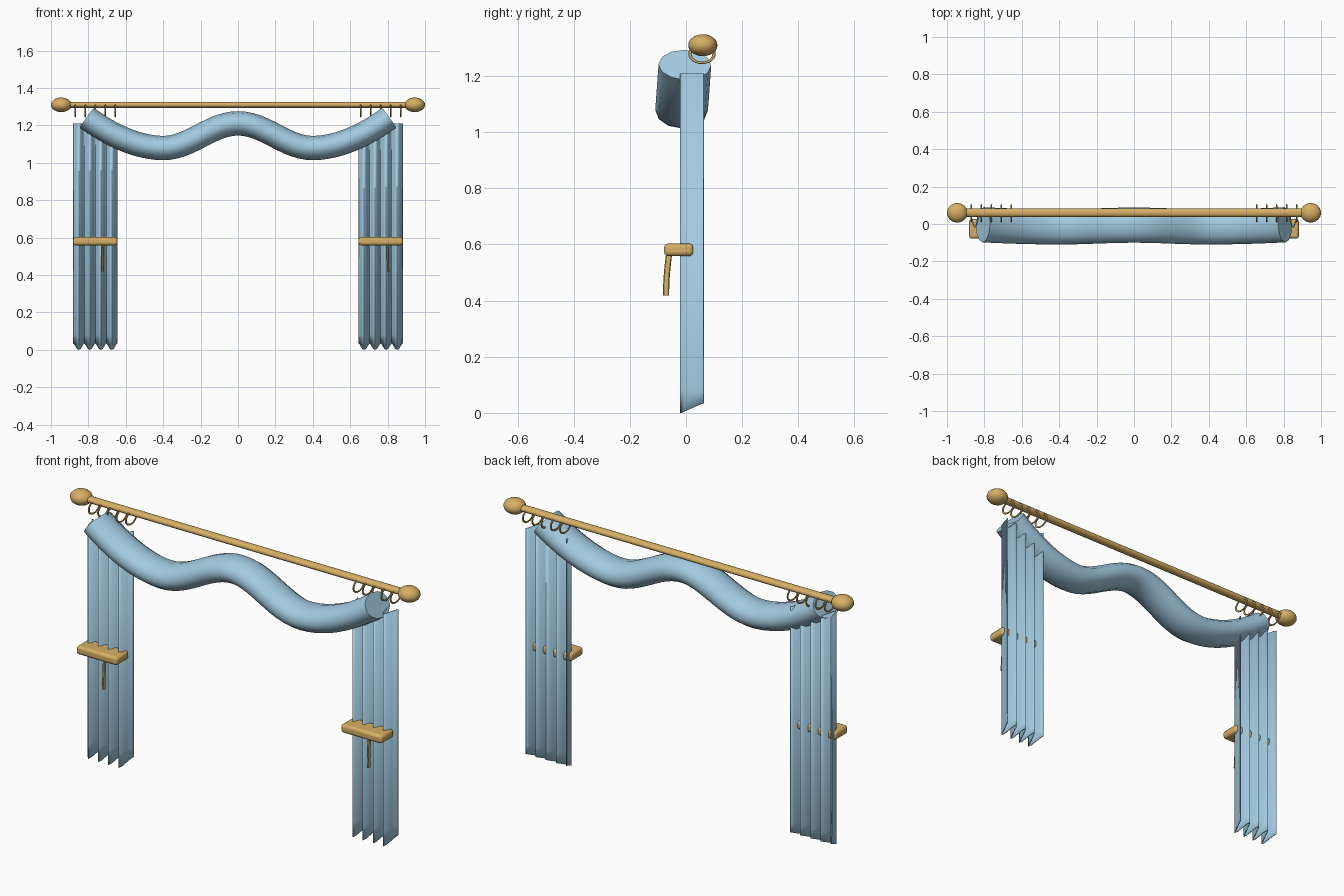
import bpy, bmesh
from math import cos, sin, pi, radians
from mathutils import Vector

if "Cube" in bpy.data.objects:
    bpy.data.objects.remove(bpy.data.objects["Cube"])


def material(name, rgb):
    m = bpy.data.materials.new(name)
    m.diffuse_color = (*rgb, 1)
    m.use_nodes = True
    m.node_tree.nodes["Principled BSDF"].inputs["Base Color"].default_value = m.diffuse_color
    return m


BLUE = material("blue_fabric", (0.36, 0.59, 0.75))
GOLD = material("gold_trim", (0.67, 0.43, 0.13))


def finish(ob, name, mat, angle=40):
    ob.name = name
    ob.data.materials.append(mat)
    bpy.ops.object.select_all(action='DESELECT')
    ob.select_set(True)
    bpy.context.view_layer.objects.active = ob
    bpy.ops.object.transform_apply(location=False)
    bpy.ops.object.shade_smooth_by_angle(angle=radians(angle))
    return ob


def mesh_object(verts, faces):
    me = bpy.data.meshes.new("part")
    me.from_pydata(verts, [], faces)
    bm = bmesh.new()
    bm.from_mesh(me)
    bmesh.ops.recalc_face_normals(bm, faces=bm.faces)
    bm.to_mesh(me)
    bm.free()
    ob = bpy.data.objects.new("part", me)
    bpy.context.collection.objects.link(ob)
    return ob


def tube(path, rn, rb, sides):
    """Capped elliptical tube along a path lying in a plane of constant or drifting y.
    rn = radius in the path plane, rb = radius across it (toward y or x)."""
    path = [Vector(p) for p in path]
    across = Vector((0, 1, 0)) if abs(path[-1].x - path[0].x) > 0.1 else Vector((1, 0, 0))
    verts, faces = [], []
    n = len(path)
    for i, p in enumerate(path):
        t = (path[min(i + 1, n - 1)] - path[max(i - 1, 0)]).normalized()
        b = (across - t * across.dot(t)).normalized()
        nrm = t.cross(b)
        for k in range(sides):
            a = 2 * pi * k / sides
            verts.append(p + nrm * rn * cos(a) + b * rb * sin(a))
    for i in range(n - 1):
        for k in range(sides):
            k2 = (k + 1) % sides
            faces.append((i * sides + k, i * sides + k2,
                          (i + 1) * sides + k2, (i + 1) * sides + k))
    faces.append(tuple(range(sides)))
    faces.append(tuple(range((n - 1) * sides, n * sides)))
    return mesh_object(verts, faces)


ROD_Y, ROD_Z = 0.06, 1.31

# Rod
bpy.ops.mesh.primitive_cylinder_add(vertices=24, radius=1, depth=2,
                                    location=(0, ROD_Y, ROD_Z), rotation=(0, pi / 2, 0))
rod = bpy.context.object
rod.scale = (0.016, 0.022, 0.91)
finish(rod, "rod", GOLD)

# Finials
for s, side in ((-1, "left"), (1, "right")):
    bpy.ops.mesh.primitive_uv_sphere_add(segments=24, ring_count=14, radius=1,
                                         location=(s * 0.945, ROD_Y, ROD_Z))
    bpy.context.object.scale = (0.055, 0.052, 0.039)
    finish(bpy.context.object, f"finial_{side}", GOLD)

# Swag: wavy tube, lowest at x = +-0.4
def swag_z(x):
    a = abs(x)
    if a < 0.4:
        return 1.145 + 0.066 * cos(pi * a / 0.4)
    return 1.079 + 0.161 * ((a - 0.4) / 0.407) ** 1.85

swag_path = []
for i in range(49):
    x = -0.807 + 1.614 * i / 48
    swag_path.append((x, -0.004 - 0.09 * (1.24 - swag_z(x)) * 0.8, swag_z(x)))
finish(tube(swag_path, 0.065, 0.094, 12), "swag", BLUE, 50)

PLEATS, STEPS, WIDTH = 4, 8, 0.235


def curtain(cx):
    n = PLEATS * STEPS
    verts, faces = [], []
    for i in range(n + 1):
        c = cos(2 * pi * i / STEPS)            # 1 = back fold, -1 = front fold
        x = cx - WIDTH / 2 + WIDTH * i / n
        y = 0.022 + 0.04 * c
        low = 0.0175 + 0.0175 * c
        verts += [(x, y, low), (x, y, 0.08), (x, y, 1.21)]
    for i in range(n):
        a, b = i * 3, i * 3 + 3
        faces += [(a, b, b + 1, a + 1), (a + 1, b + 1, b + 2, a + 2)]
    ob = mesh_object(verts, faces)
    mod = ob.modifiers.new("thickness", 'SOLIDIFY')
    mod.thickness = 0.006
    mod.offset = 0
    return ob


for cx, side in ((-0.763, "left"), (0.763, "right")):
    # Pleated curtain panel
    finish(curtain(cx), f"curtain_{side}", BLUE, 50)

    # Curtain rings hanging from the rod
    for i in range(5):
        bpy.ops.mesh.primitive_torus_add(major_segments=24, minor_segments=8,
                                         major_radius=0.043, minor_radius=0.006,
                                         location=(cx + (i - 2) * 0.0535, 0.057, 1.279),
                                         rotation=(0, pi / 2, 0))
        bpy.context.object.scale = (0.74, 1, 0.6)
        finish(bpy.context.object, f"ring_{side}_{i + 1}", GOLD)

    # Tieback band across the pleats
    bpy.ops.mesh.primitive_cube_add(size=1, location=(cx, -0.026, 0.581))
    band = bpy.context.object
    band.scale = (0.237, 0.104, 0.044)
    finish(band, f"tieback_{side}", GOLD)
    bev = band.modifiers.new("rounding", 'BEVEL')
    bev.width = 0.014
    bev.segments = 3

    # Hanging cord
    cord = [(cx + 0.036 + 0.004 * (1 - t), -0.071 + 0.012 * t * t, 0.418 + 0.155 * t)
            for t in [k / 8 for k in range(9)]]
    finish(tube(cord, 0.011, 0.006, 8), f"cord_{side}", GOLD)
